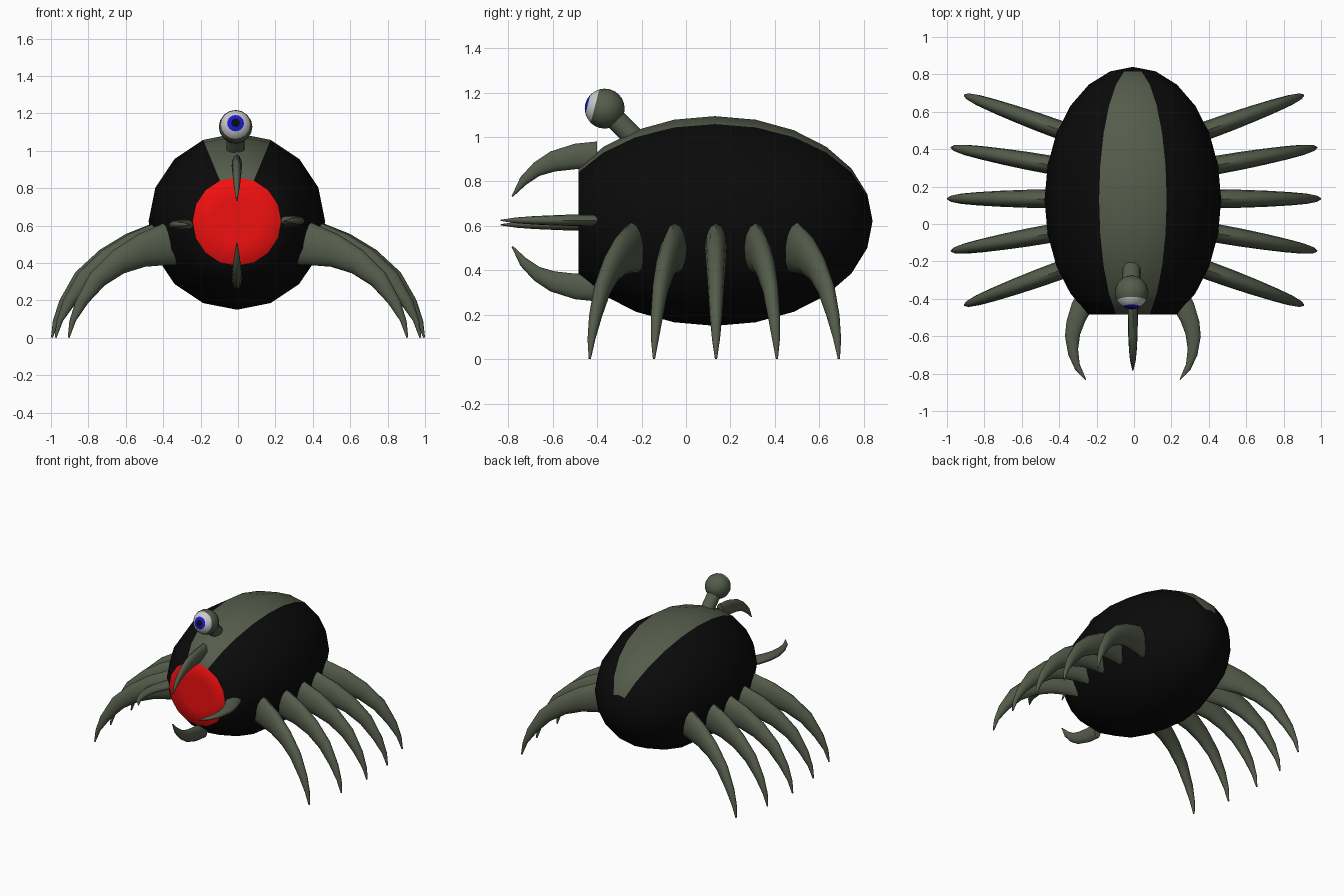
import bpy, bmesh
from math import sin, cos, pi, radians
from mathutils import Vector, Matrix

if "Cube" in bpy.data.objects:
    bpy.data.objects.remove(bpy.data.objects["Cube"])


def material(name, r, g, b):
    m = bpy.data.materials.new(name)
    m.diffuse_color = (r, g, b, 1)
    m.use_nodes = True
    m.node_tree.nodes["Principled BSDF"].inputs["Base Color"].default_value = m.diffuse_color
    return m


OLIVE = material("olive", 0.09, 0.108, 0.07)
BLACK = material("black", 0.003, 0.003, 0.003)
RED = material("red", 0.88, 0.005, 0.005)
WHITE = material("white", 0.8, 0.8, 0.8)
BLUE = material("blue", 0.01, 0.01, 0.65)


def finish(name, bm, mats, sharp=None):
    bmesh.ops.recalc_face_normals(bm, faces=bm.faces)
    me = bpy.data.meshes.new(name)
    bm.to_mesh(me)
    bm.free()
    for m in mats:
        me.materials.append(m)
    ob = bpy.data.objects.new(name, me)
    bpy.context.collection.objects.link(ob)
    for p in me.polygons:
        p.use_smooth = True
    if sharp:
        bpy.ops.object.select_all(action='DESELECT')
        ob.select_set(True)
        bpy.context.view_layer.objects.active = ob
        bpy.ops.object.shade_smooth_by_angle(angle=radians(sharp))
    return ob


def horn(name, outer, inner, widths, place, across, sides=12):
    """Loft elliptical rings between an outer and an inner edge curve."""
    bm = bmesh.new()
    rings = []
    for o, i, w in zip(outer, inner, widths):
        o, i = place(*o), place(*i)
        mid, half = (o + i) / 2, (o - i) / 2
        rings.append([bm.verts.new(mid + half * cos(2 * pi * k / sides)
                                   + across * w * sin(2 * pi * k / sides))
                      for k in range(sides)])
    for a, b in zip(rings, rings[1:]):
        for k in range(sides):
            n = (k + 1) % sides
            bm.faces.new((a[k], a[n], b[n], b[k]))
    bm.faces.new(rings[0])
    bm.faces.new(rings[-1])
    return finish(name, bm, [OLIVE], 50)


# Body: faceted egg lying along y, front cut flat for the red mouth
CX, CY, CZ, FRONT = -0.006, 0.13, 0.622, -0.485
bm = bmesh.new()
bmesh.ops.create_uvsphere(bm, u_segments=16, v_segments=12, radius=1)
bmesh.ops.rotate(bm, verts=bm.verts, matrix=Matrix.Rotation(pi / 2, 3, 'X'))
bmesh.ops.scale(bm, verts=bm.verts, vec=(0.472, 0.71, 0.472))
for v in bm.verts:
    v.co.y = max(v.co.y, FRONT - CY)
for f in bm.faces:
    c = f.calc_center_median()
    if c.y < FRONT - CY + 0.001:
        f.material_index = 2
    elif c.z > 0 and abs(c.x) < 0.414 * c.z and len(f.verts) == 4:
        f.material_index = 1
bmesh.ops.translate(bm, verts=bm.verts, vec=(CX, CY, CZ))
finish("body", bm, [BLACK, OLIVE, RED])

# Eyeball: rings coloured as pupil, iris, white and lid
EYE = Vector((-0.013, -0.366, 1.128))
look = Vector((0, -0.97, 0.25)).normalized()
bm = bmesh.new()
bmesh.ops.create_uvsphere(bm, u_segments=16, v_segments=12, radius=0.09)
for f in bm.faces:
    d = f.calc_center_median().normalized().z
    f.material_index = (3 if d > cos(radians(15)) else 2 if d > cos(radians(30))
                        else 1 if d > cos(radians(60)) else 0)
turn = Vector((0, 0, 1)).rotation_difference(look).to_matrix()
bmesh.ops.rotate(bm, verts=bm.verts, matrix=turn)
bmesh.ops.translate(bm, verts=bm.verts, vec=EYE)
finish("eyeball", bm, [OLIVE, WHITE, BLUE, BLACK])

# Eye stalk
bm = bmesh.new()
bmesh.ops.create_cone(bm, cap_ends=True, segments=16, radius1=0.048, radius2=0.048, depth=0.24)
stalk_dir = Vector((0, 1, -1)).normalized()
turn = Vector((0, 0, 1)).rotation_difference(stalk_dir).to_matrix()
bmesh.ops.rotate(bm, verts=bm.verts, matrix=turn)
bmesh.ops.translate(bm, verts=bm.verts, vec=EYE + stalk_dir * 0.15)
finish("eye_stalk", bm, [OLIVE], 40)

# Legs: five per side, fanned out; profile is (distance outward, z)
leg_out = [(.28, .63), (.45, .615), (.60, .555), (.74, .47), (.87, .35), (.955, .2), (.99, .09), (1.0, .003)]
leg_in = [(.28, .385), (.42, .39), (.56, .38), (.68, .345), (.79, .28), (.885, .185), (.955, .09), (.99, 0)]
leg_w = [.05, .05, .048, .043, .036, .028, .018, .005]
fan = [(0.91, -0.435, -20), (0.98, -0.145, -10), (1.0, 0.135, 0), (0.98, 0.41, 10), (0.91, 0.69, 20)]
for side, label in ((-1, "left"), (1, "right")):
    for n, (tx, ty, ang) in enumerate(fan, 1):
        c, s = cos(radians(ang)), sin(radians(ang))
        horn(f"{label}_leg_{n}", leg_out, leg_in, leg_w,
             lambda u, z: Vector((side * (tx + (u - 1) * c), ty + (u - 1) * s, z)),
             Vector((-side * s, c, 0)))

# Mouth claws: profile is (distance from body axis, y)
v_out = [(.36, -.40), (.35, -.5), (.315, -.61), (.265, -.685), (.20, -.745), (.115, -.785)]
v_in = [(.235, -.40), (.235, -.5), (.225, -.59), (.205, -.66), (.165, -.72), (.11, -.78)]
v_w = [.028, .027, .025, .021, .015, .003]
for name, s in (("upper_claw", 1), ("lower_claw", -1)):
    horn(name, v_out, v_in, v_w,
         lambda r, y: Vector((CX, y, CZ - 0.002 + s * r)), Vector((1, 0, 0)))

h_out = [(.27, -.33), (.325, -.42), (.355, -.52), (.363, -.60), (.345, -.70), (.308, -.78), (.253, -.835)]
h_in = [(.17, -.38), (.215, -.45), (.255, -.52), (.282, -.59), (.293, -.67), (.284, -.75), (.25, -.83)]
h_w = [.028, .027, .026, .023, .019, .013, .003]
for name, s in (("left_claw", -1), ("right_claw", 1)):
    horn(name, h_out, h_in, h_w,
         lambda r, y: Vector((CX + s * r, y, 0.615 + s * 0.01)), Vector((0, 0, 1)))
